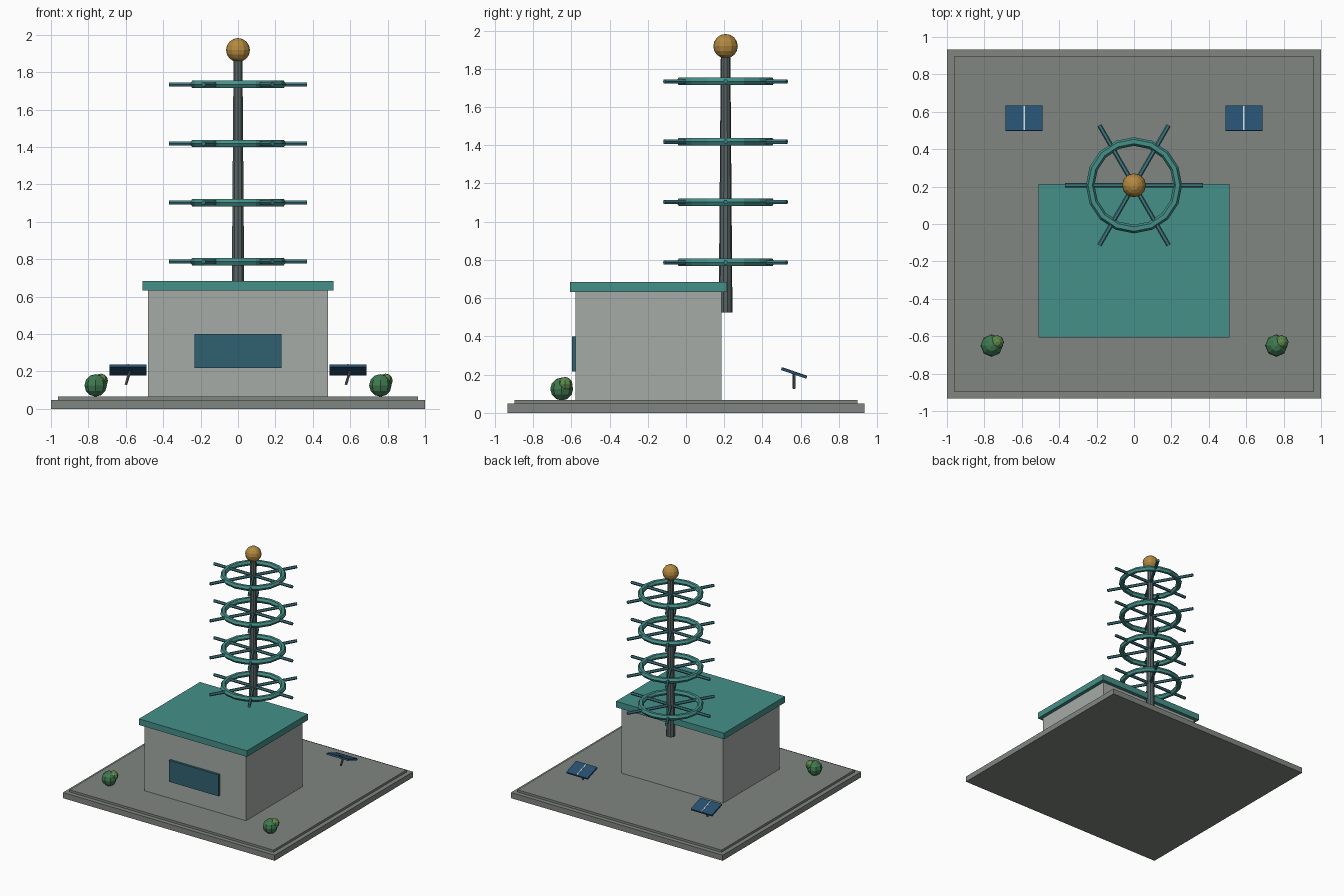
import bpy
from math import pi, radians

if "Cube" in bpy.data.objects:
    bpy.data.objects.remove(bpy.data.objects["Cube"])


def material(name, rgb):
    m = bpy.data.materials.new(name)
    m.diffuse_color = (*rgb, 1)
    m.use_nodes = True
    m.node_tree.nodes["Principled BSDF"].inputs["Base Color"].default_value = m.diffuse_color
    return m


stone = material("stone", (0.22, 0.24, 0.22))
wall = material("wall", (0.38, 0.41, 0.39))
teal = material("teal", (0.06, 0.28, 0.25))
teal_dark = material("teal_dark", (0.05, 0.19, 0.22))
glass = material("glass", (0.03, 0.12, 0.16))
metal = material("metal", (0.10, 0.13, 0.13))
gold = material("gold", (0.45, 0.25, 0.05))
cell = material("cell", (0.02, 0.08, 0.16))
trim = material("trim", (0.6, 0.65, 0.68))
leaf = material("leaf", (0.05, 0.19, 0.08))
leaf_light = material("leaf_light", (0.11, 0.25, 0.07))


def finish(name, mat):
    o = bpy.context.object
    o.name = name
    o.data.materials.append(mat)
    return o


def box(name, mat, centre, size, rot=(0, 0, 0)):
    bpy.ops.mesh.primitive_cube_add(size=1, location=centre, rotation=rot)
    bpy.context.object.scale = size
    return finish(name, mat)


def slab(name, mat, x, y0, y1, z0, z1):
    return box(name, mat, (0, (y0 + y1) / 2, (z0 + z1) / 2), (2 * x, y1 - y0, z1 - z0))


def rod(name, mat, centre, r, length, rot=(0, 0, 0), sides=6):
    bpy.ops.mesh.primitive_cylinder_add(vertices=sides, radius=r, depth=length,
                                        location=centre, rotation=rot)
    return finish(name, mat)


def ball(name, mat, centre, r, segments, rings):
    bpy.ops.mesh.primitive_uv_sphere_add(segments=segments, ring_count=rings,
                                         radius=r, location=centre)
    return finish(name, mat)


# Stepped base and building
slab("base_lower", stone, 1.0, -0.933, 0.933, 0, 0.048)
slab("base_upper", stone, 0.963, -0.896, 0.896, 0.045, 0.067)
slab("building", wall, 0.48, -0.577, 0.185, 0.06, 0.635)
slab("roof", teal, 0.51, -0.608, 0.215, 0.632, 0.684)
slab("window", glass, 0.233, -0.597, -0.57, 0.217, 0.40)

# Tapered mast with ball finial
MY = 0.207
bpy.ops.mesh.primitive_cone_add(vertices=10, radius1=0.036, radius2=0.025,
                                depth=1.355, location=(0, MY, 1.203))
finish("mast", metal)
ball("finial", gold, (0, MY, 1.918), 0.064, 12, 8)

# Antenna rings, each with three rods crossing the mast
for i in range(4):
    z = 0.787 + i * 0.3157
    bpy.ops.mesh.primitive_torus_add(major_segments=16, minor_segments=6,
                                     major_radius=0.234, minor_radius=0.023,
                                     location=(0, MY, z))
    finish(f"ring_{i}", teal)
    for k in range(3):
        rod(f"spoke_{i}_{k}", teal_dark, (0, MY, z), 0.0125, 0.74,
            (0, pi / 2, k * pi / 3))

for side, s in (("left", -1), ("right", 1)):
    # Tilted solar panel on a leaning post
    x, tilt = s * 0.588, (radians(-19), 0, 0)
    box(f"panel_{side}", cell, (x, 0.565, 0.208), (0.2, 0.14, 0.014), tilt)
    box(f"panel_strip_{side}", trim, (x, 0.5675, 0.2152), (0.008, 0.136, 0.004), tilt)
    rod(f"panel_post_{side}", metal, (x, 0.565, 0.166), 0.008, 0.08,
        (0, radians(17), 0))
    # Bush
    x = s * 0.761
    ball(f"bush_{side}", leaf, (x, -0.65, 0.125), 0.06, 8, 6)
    ball(f"bush_small_{side}", leaf_light, (x + 0.028, -0.632, 0.15), 0.038, 8, 6)
